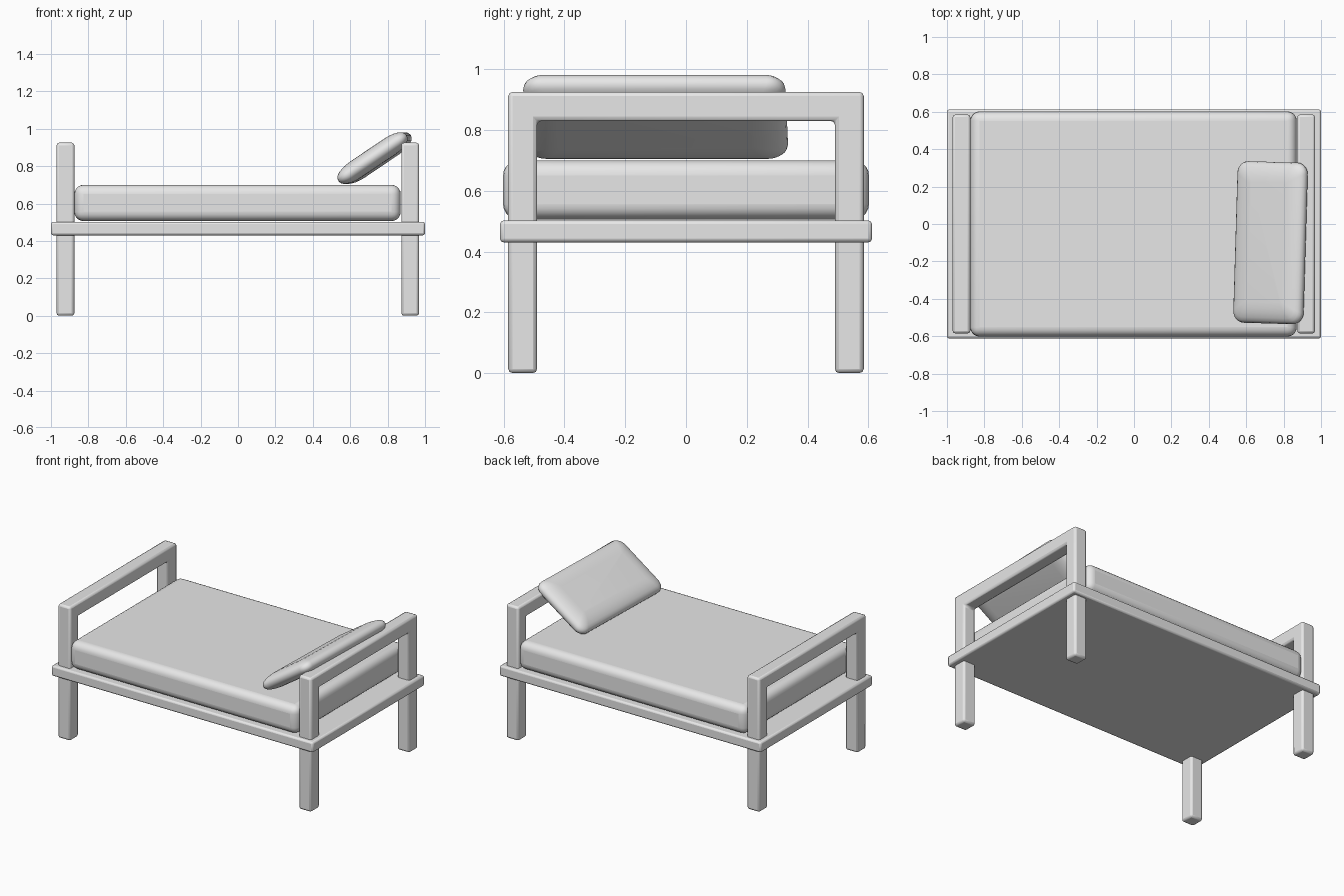
import bpy, bmesh
from math import radians, cos, sin, pi

cube = bpy.data.objects.get("Cube")
if cube:
    bpy.data.objects.remove(cube, do_unlink=True)

# One plain grey for everything
GREY = (0.8, 0.8, 0.8, 1.0)
grey = bpy.data.materials.new("plain grey")
grey.use_nodes = True
grey.diffuse_color = GREY
for node in grey.node_tree.nodes:
    if node.type == 'BSDF_PRINCIPLED':
        node.inputs["Base Color"].default_value = GREY


def finish(name, bm, bevel=0, segments=2, angle=35):
    """Turn a bmesh into a shaded object, with optional rounded edges."""
    bmesh.ops.recalc_face_normals(bm, faces=bm.faces)
    mesh = bpy.data.meshes.new(name)
    bm.to_mesh(mesh)
    bm.free()
    mesh.materials.append(grey)
    obj = bpy.data.objects.new(name, mesh)
    bpy.context.collection.objects.link(obj)
    if bevel:
        mod = obj.modifiers.new("rounded edges", 'BEVEL')
        mod.width = bevel
        mod.segments = segments
        mod.limit_method = 'ANGLE'
    bpy.ops.object.select_all(action='DESELECT')
    obj.select_set(True)
    bpy.context.view_layer.objects.active = obj
    bpy.ops.object.shade_smooth_by_angle(angle=radians(angle))
    return obj


def box(name, x, y, z, bevel, segments):
    """Box from (low, high) pairs."""
    bm = bmesh.new()
    bmesh.ops.create_cube(bm, size=1)
    for v in bm.verts:
        for i, (low, high) in enumerate((x, y, z)):
            v.co[i] = high if v.co[i] > 0 else low
    return finish(name, bm, bevel, segments)


def end_frame(name, x0, x1):
    """Two posts joined by a top rail, as one extruded arch."""
    half = [(0.585, 0), (0.585, 0.925), (0.49, 0.83), (0.49, 0)]
    outer = [half[0], half[1], (-half[1][0], half[1][1]), (-half[0][0], 0)]
    inner = [(-half[3][0], 0), (-half[2][0], half[2][1]), half[2], half[3]]
    bm = bmesh.new()
    face = bm.faces.new([bm.verts.new((x0, y, z)) for y, z in outer + inner])
    ext = bmesh.ops.extrude_face_region(bm, geom=[face])
    for v in ext["geom"]:
        if isinstance(v, bmesh.types.BMVert):
            v.co.x = x1
    return finish(name, bm, 0.014, 2)


def rounded_ring(bm, a, b, r, z, steps=6):
    """Rounded rectangle of half sizes a, b at height z."""
    verts = []
    for k, (sx, sy) in enumerate(((1, 1), (-1, 1), (-1, -1), (1, -1))):
        for i in range(steps + 1):
            t = (k + i / steps) * pi / 2
            verts.append(bm.verts.new((sx * (a - r) + r * cos(t),
                                       sy * (b - r) + r * sin(t), z)))
    return verts


def pillow(name, a, b, h):
    """Cushion: steep rounded rim, then gentle slopes to a flat middle."""
    rim = [(0.0, 0.0), (0.004, 0.3), (0.014, 0.53), (0.03, 0.71),
           (0.055, 0.87), (0.08, 0.96), (0.11, 1.0)]
    levels = [(d, -f) for d, f in reversed(rim)] + rim[1:]
    bm = bmesh.new()
    rings = [rounded_ring(bm, a - d, b - d, max(0.06 - d * 0.45, 0.01), f * h)
             for d, f in levels]
    for low, high in zip(rings, rings[1:]):
        n = len(low)
        for i in range(n):
            j = (i + 1) % n
            bm.faces.new((low[i], low[j], high[j], high[i]))
    bm.faces.new(rings[0])
    bm.faces.new(rings[-1])
    return finish(name, bm, angle=60)


# Bed base and mattress
box("bed_base", (-1, 1), (-0.612, 0.612), (0.43, 0.502), 0.012, 2)
box("mattress", (-0.875, 0.87), (-0.602, 0.602), (0.506, 0.70), 0.05, 5)

# Legs and rails at both ends
end_frame("footboard_frame", -0.97, -0.875)
end_frame("headboard_frame", 0.873, 0.968)

# Pillow leaning on the headboard rail
cushion = pillow("pillow", 0.22, 0.432, 0.052)
cushion.location = (0.73, -0.1, 0.843)
cushion.rotation_euler = (0, radians(-34), radians(-1.7))
